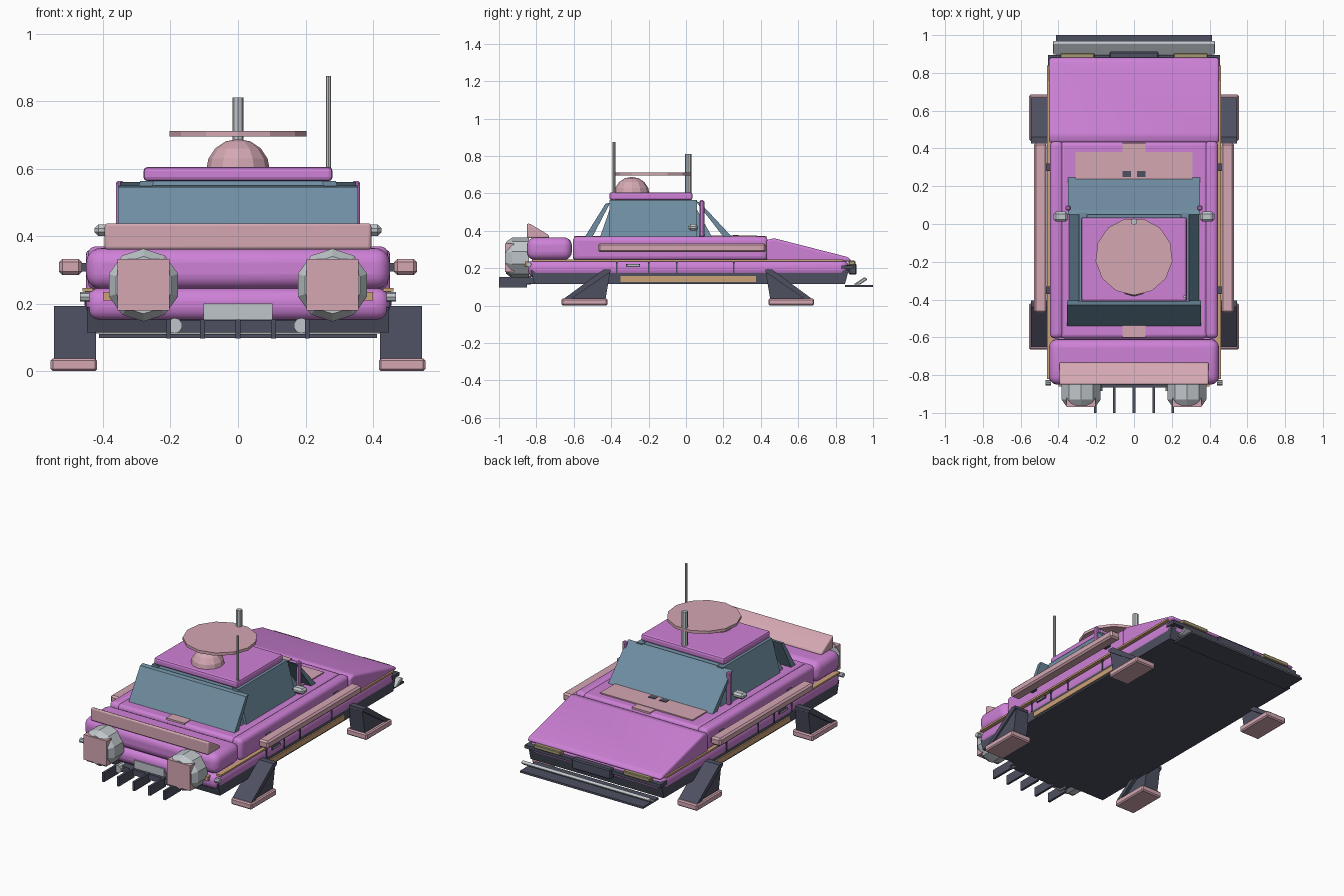
import bpy, bmesh, math
from mathutils import Matrix, Vector

if "Cube" in bpy.data.objects:
    bpy.data.objects.remove(bpy.data.objects["Cube"])


def mat(name, rgb):
    m = bpy.data.materials.new(name)
    m.diffuse_color = (*rgb, 1)
    m.use_nodes = True
    m.node_tree.nodes["Principled BSDF"].inputs["Base Color"].default_value = m.diffuse_color
    return m


PURPLE = mat("purple paint", (0.62, 0.22, 0.68))
ROSE = mat("pale rose", (0.66, 0.39, 0.45))
DARK = mat("dark slate", (0.075, 0.08, 0.12))
GLASS = mat("blue glass", (0.16, 0.27, 0.36))
GREY = mat("light grey", (0.52, 0.56, 0.59))
TAN = mat("tan trim", (0.60, 0.36, 0.19))
OLIVE = mat("olive lamp", (0.38, 0.32, 0.17))


def finish(name, bm, material, bevel=0, segs=1, smooth=False):
    bmesh.ops.recalc_face_normals(bm, faces=bm.faces)
    me = bpy.data.meshes.new(name)
    bm.to_mesh(me)
    bm.free()
    me.materials.append(material)
    ob = bpy.data.objects.new(name, me)
    bpy.context.collection.objects.link(ob)
    if bevel:
        b = ob.modifiers.new("bevel", 'BEVEL')
        b.width, b.segments, b.limit_method = bevel, segs, 'ANGLE'
        b.angle_limit = math.radians(25)
    if smooth or segs > 2:
        bpy.context.view_layer.objects.active = ob
        for o in bpy.context.selected_objects:
            o.select_set(False)
        ob.select_set(True)
        bpy.ops.object.shade_smooth_by_angle(angle=math.radians(35))
    return ob


def box(name, x, y, z, material, bevel=0, segs=1):
    """Box from (low, high) ranges; x may be mirrored and reversed."""
    bm = bmesh.new()
    size = [abs(r[1] - r[0]) for r in (x, y, z)]
    mid = [(r[0] + r[1]) / 2 for r in (x, y, z)]
    bmesh.ops.create_cube(bm, size=1, matrix=Matrix.Translation(mid) @ Matrix.Diagonal((*size, 1)))
    return finish(name, bm, material, bevel, segs)


def prism(name, pts, ends, material, bevel=0, segs=1, axis='X'):
    """Profile in yz (axis X) or xz (axis Y), extruded between two ends."""
    bm = bmesh.new()
    put = (lambda p, e: (e, p[0], p[1])) if axis == 'X' else (lambda p, e: (p[0], e, p[1]))
    f = bm.faces.new([bm.verts.new(put(p, ends[0])) for p in pts])
    r = bmesh.ops.extrude_face_region(bm, geom=[f])
    vs = [v for v in r['geom'] if isinstance(v, bmesh.types.BMVert)]
    d = ends[1] - ends[0]
    bmesh.ops.translate(bm, verts=vs, vec=(d, 0, 0) if axis == 'X' else (0, d, 0))
    return finish(name, bm, material, bevel, segs)


def rod(name, base, top, r, material, n=12, r2=None, turn=0.0):
    a, b = Vector(base), Vector(top)
    d = b - a
    bm = bmesh.new()
    m = Matrix.Translation((a + b) / 2) @ d.to_track_quat('Z', 'Y').to_matrix().to_4x4() @ Matrix.Rotation(turn, 4, 'Z')
    bmesh.ops.create_cone(bm, cap_ends=True, segments=n, radius1=r, radius2=r if r2 is None else r2,
                          depth=d.length, matrix=m)
    return finish(name, bm, material)


# Lower body
prism("chassis", [(-0.81, 0.115), (0.85, 0.115), (0.87, 0.19), (-0.83, 0.19)], (-0.447, 0.447), DARK)
box("lower_hull", (-0.45, 0.45), (-0.845, 0.87), (0.15, 0.247), PURPLE, 0.04, 4)
box("rear_lip", (-0.455, 0.455), (0.83, 0.895), (0.195, 0.215), DARK)

# Upper body
box("engine_deck", (-0.45, 0.45), (-0.85, -0.61), (0.243, 0.365), PURPLE, 0.045, 5)
box("mid_deck", (-0.39, 0.39), (-0.605, 0.435), (0.24, 0.367), PURPLE, 0.02, 3)
prism("hood", [(0.43, 0.235), (0.885, 0.235), (0.87, 0.258), (0.47, 0.36), (0.43, 0.35)],
      (-0.45, 0.45), PURPLE, 0.02, 3)

# Deck plates
box("centre_plate", (-0.062, 0.062), (-0.60, 0.43), (0.36, 0.371), ROSE)
box("cowl_plate", (-0.31, 0.31), (0.02, 0.38), (0.36, 0.374), ROSE)
for s in (-1, 1):
    box("cowl_slot", (s * 0.015, s * 0.06), (0.25, 0.28), (0.37, 0.377), DARK)

# Cabin
bm = bmesh.new()
lo = [bm.verts.new(p + (0.365,)) for p in ((-0.33, -0.46), (0.33, -0.46), (0.33, 0.14), (-0.33, 0.14))]
hi = [bm.verts.new(p + (0.565,)) for p in ((-0.265, -0.39), (0.265, -0.39), (0.265, 0.03), (-0.265, 0.03))]
bm.faces.new(lo)
bm.faces.new(hi)
for i in range(4):
    j = (i + 1) % 4
    bm.faces.new((lo[i], lo[j], hi[j], hi[i]))
finish("cabin_core", bm, GLASS)
prism("front_window", [(-0.54, 0.368), (-0.50, 0.368), (-0.405, 0.55), (-0.43, 0.545)], (-0.355, 0.355), GLASS)
prism("back_window", [(0.245, 0.368), (0.20, 0.368), (0.05, 0.56), (0.075, 0.55)], (-0.35, 0.35), GLASS)
for s in (-1, 1):
    prism("side_window", [(s * 0.345, 0.365), (s * 0.28, 0.365), (s * 0.25, 0.563), (s * 0.29, 0.563)],
          (-0.41, 0.06), GLASS, axis='Y')
box("roof", (-0.28, 0.28), (-0.41, 0.035), (0.563, 0.605), PURPLE, 0.012, 2)

# Roof equipment
bm = bmesh.new()
bmesh.ops.create_uvsphere(bm, u_segments=12, v_segments=8, radius=0.095)
bmesh.ops.bisect_plane(bm, geom=bm.verts[:] + bm.edges[:] + bm.faces[:], plane_co=(0, 0, -0.01),
                       plane_no=(0, 0, -1), clear_outer=True)
bmesh.ops.translate(bm, verts=bm.verts, vec=(0, -0.29, 0.593))
finish("roof_dome", bm, ROSE)
rod("dish", (0, -0.172, 0.695), (0, -0.172, 0.712), 0.205, ROSE, 13)
rod("mast", (0, 0.012, 0.60), (0, 0.012, 0.81), 0.017, GREY, 8)
rod("antenna", (0.268, -0.385, 0.565), (0.268, -0.385, 0.875), 0.008, GREY, 8)

# Front spoiler
prism("spoiler", [(-0.85, 0.36), (-0.73, 0.36), (-0.735, 0.378), (-0.83, 0.435), (-0.85, 0.44)],
      (-0.395, 0.395), ROSE, 0.012, 3)

# Number plate
box("front_plate", (-0.102, 0.102), (-0.852, -0.80), (0.152, 0.20), GREY)

# Front prongs and their bar
for x in (-0.205, -0.105, 0, 0.105, 0.205):
    box("prong", (x - 0.007, x + 0.007), (-1.0, -0.85), (0.097, 0.153), DARK)
box("prong_bar", (-0.21, 0.21), (-0.865, -0.80), (0.115, 0.15), DARK)

# Mirrored parts
for s in (-1, 1):
    # Shoulders, rails and trim
    box("shoulder", (s * 0.375, s * 0.445), (-0.605, 0.438), (0.24, 0.37), PURPLE, 0.025, 4)
    box("side_rail", (s * 0.462, s * 0.53), (-0.47, 0.428), (0.285, 0.333), ROSE, 0.01, 1)
    for y in (-0.35, 0.30):
        box("rail_mount", (s * 0.43, s * 0.47), (y - 0.02, y + 0.02), (0.295, 0.32), DARK)
    box("belt_trim", (s * 0.43, s * 0.46), (-0.82, 0.84), (0.236, 0.247), TAN)
    box("sill_trim", (s * 0.43, s * 0.455), (-0.35, 0.375), (0.125, 0.157), TAN)
    for y in (-0.37, -0.20, -0.05, 0.255):
        box("door_seam", (s * 0.44, s * 0.453), (y - 0.004, y + 0.004), (0.175, 0.238), DARK)
    box("door_handle", (s * 0.44, s * 0.456), (-0.32, -0.245), (0.207, 0.223), DARK)
    box("handle_face", (s * 0.45, s * 0.459), (-0.314, -0.251), (0.211, 0.219), GREY)
    rod("side_marker", (s * 0.44, -0.84, 0.22), (s * 0.468, -0.84, 0.22), 0.014, GREY, 8)
    box("corner_lamp", (s * 0.35, s * 0.40), (-0.86, -0.82), (0.21, 0.235), TAN)

    # Engines
    x = s * 0.28
    rod("engine_barrel", (x, -0.84, 0.255), (x, -0.93, 0.255), 0.108, GREY, 10)
    rod("engine_taper", (x, -0.93, 0.255), (x, -0.962, 0.255), 0.108, GREY, 10, 0.085)
    box("engine_cap", (x - 0.077, x + 0.077), (-0.968, -0.92), (0.18, 0.332), ROSE)
    rod("fog_lamp", (s * 0.188, -0.83, 0.135), (s * 0.188, -0.885, 0.135), 0.023, GREY, 10)

    # Posts and mirrors
    box("window_post", (s * 0.337, s * 0.362), (0.072, 0.098), (0.365, 0.563), PURPLE, 0.006)
    box("wing_mirror", (s * 0.35, s * 0.425), (0.012, 0.065), (0.40, 0.435), GREY, 0.012)

    # Rear lamps
    box("rear_lamp", (s * 0.21, s * 0.39), (0.87, 0.905), (0.215, 0.24), OLIVE, 0.004)

    # Landing legs: braced strut with a foot pad
    for e in (-1, 1):
        o = 0.0 if e < 0 else 0.02
        strut = [(e * (y + o), z) for y, z in ((0.64, 0.035), (0.43, 0.035), (0.405, 0.185), (0.44, 0.19))]
        prism("leg", strut, (s * 0.44, s * 0.535), DARK)
        slope = [(e * (y + o), z) for y, z in ((0.655, 0.035), (0.615, 0.035), (0.405, 0.178), (0.405, 0.193), (0.44, 0.193))]
        prism("leg_brace", slope, (s * 0.42, s * 0.545), DARK)
        box("foot", (s * 0.417, s * 0.555), (e * (0.42 + o), e * (0.665 + o)), (0.0, 0.038), ROSE, 0.007)

# Rear bumper
box("bumper_shelf", (-0.412, 0.412), (0.85, 1.0), (0.098, 0.11), DARK)
prism("bumper_bar", [(0.895, 0.112), (0.93, 0.112), (0.972, 0.14), (0.955, 0.152)], (-0.43, 0.43), GREY, 0.004)
box("rear_plate", (-0.13, 0.13), (0.87, 0.912), (0.165, 0.225), DARK, 0.006)
